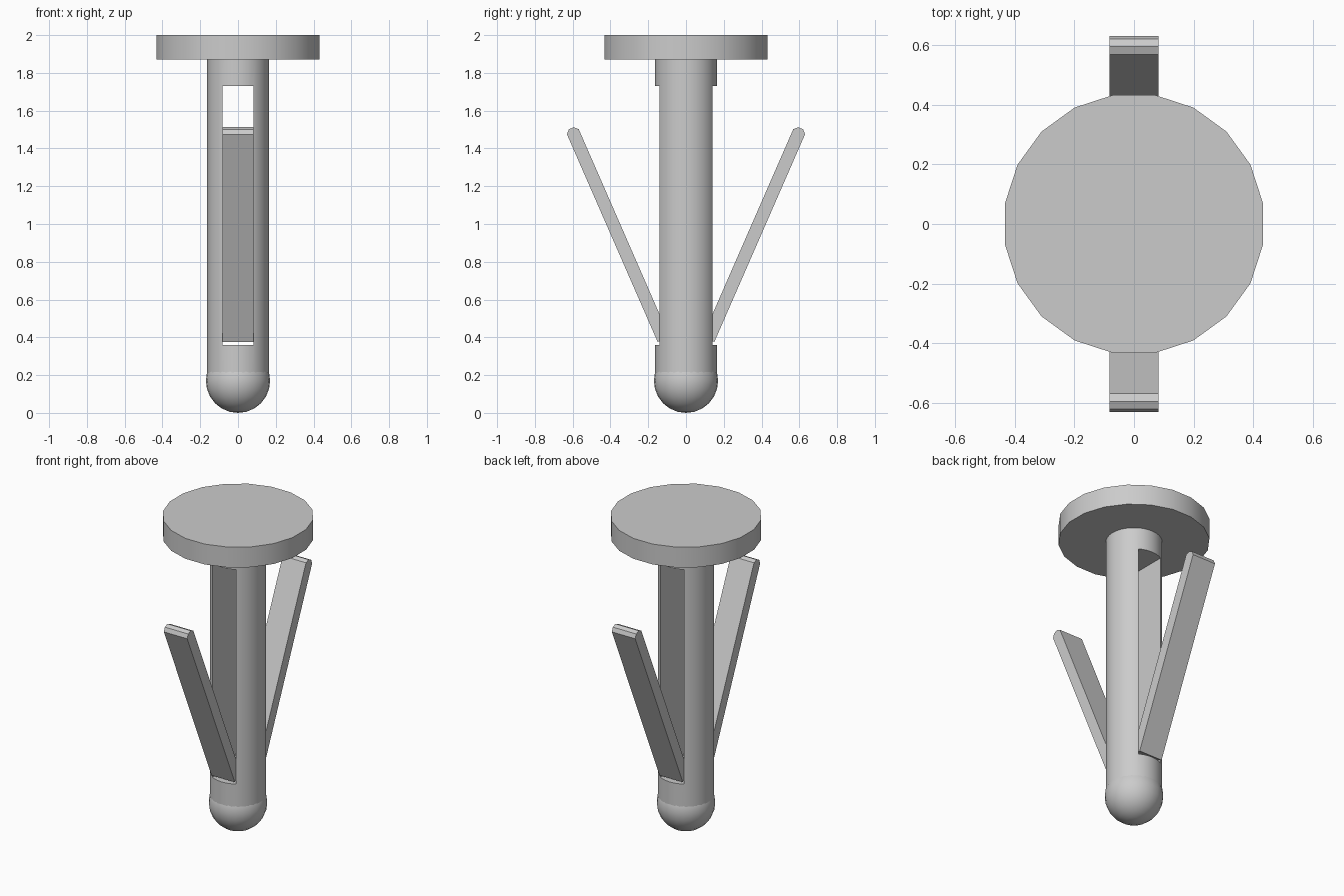
import bpy
import bmesh
from math import radians
from mathutils import Matrix, Vector

cube = bpy.data.objects.get("Cube")
if cube:
    bpy.data.objects.remove(cube, do_unlink=True)

GREY = (0.6, 0.6, 0.6, 1.0)
metal = bpy.data.materials.new("plain_grey")
metal.use_nodes = True
metal.diffuse_color = GREY
metal.node_tree.nodes["Principled BSDF"].inputs["Base Color"].default_value = GREY


def make_object(name, bm):
    mesh = bpy.data.meshes.new(name)
    bm.to_mesh(mesh)
    bm.free()
    mesh.materials.append(metal)
    obj = bpy.data.objects.new(name, mesh)
    bpy.context.collection.objects.link(obj)
    return obj


def activate(obj):
    bpy.ops.object.select_all(action='DESELECT')
    obj.select_set(True)
    bpy.context.view_layer.objects.active = obj


def smooth(obj):
    activate(obj)
    bpy.ops.object.shade_smooth_by_angle(angle=radians(35))


def cylinder(name, radius, bottom, top, sides, turn=0):
    bm = bmesh.new()
    place = Matrix.Translation((0, 0, (bottom + top) / 2)) @ Matrix.Rotation(turn, 4, 'Z')
    bmesh.ops.create_cone(bm, cap_ends=True, segments=sides, radius1=radius,
                          radius2=radius, depth=top - bottom, matrix=place)
    return make_object(name, bm)


def box(name, size, centre, tilt=0, tip_bevel=0):
    bm = bmesh.new()
    bmesh.ops.create_cube(bm, size=1)
    bmesh.ops.scale(bm, vec=size, verts=bm.verts)
    if tip_bevel:
        # Chamfer only the two long edges across the upper tip
        tip = [e for e in bm.edges
               if all(v.co.z > 0 for v in e.verts)
               and abs(e.verts[0].co.x - e.verts[1].co.x) > 0.01]
        bmesh.ops.bevel(bm, geom=tip, offset=tip_bevel, segments=1, affect='EDGES')
    bm.transform(Matrix.Translation(Vector(centre)) @ Matrix.Rotation(tilt, 4, 'X'))
    return make_object(name, bm)


# Flat round head
smooth(cylinder("head", 0.438, 1.87, 2.0, 20, radians(9)))

# Shaft with a slot cut right through it
shaft = cylinder("shaft", 0.163, 0.17, 1.87, 32)
cutter = box("slot_cutter", (0.166, 1.0, 1.37), (0, 0, 1.045))
cutter.hide_render = True
slot = shaft.modifiers.new("slot", 'BOOLEAN')
slot.operation = 'DIFFERENCE'
slot.solver = 'EXACT'
slot.object = cutter
activate(shaft)
bpy.ops.object.modifier_apply(modifier=slot.name)
bpy.data.objects.remove(cutter, do_unlink=True)
smooth(shaft)

# Rounded nose
bm = bmesh.new()
bmesh.ops.create_uvsphere(bm, u_segments=24, v_segments=12, radius=0.17,
                          matrix=Matrix.Translation((0, 0, 0.17)))
smooth(make_object("nose", bm))

# Spread barbs, front and back
for name, side in (("front_barb", -1), ("back_barb", 1)):
    box(name, (0.165, 0.068, 1.22), (0, side * 0.363, 0.948),
        tilt=-side * radians(23.6), tip_bevel=0.02)
